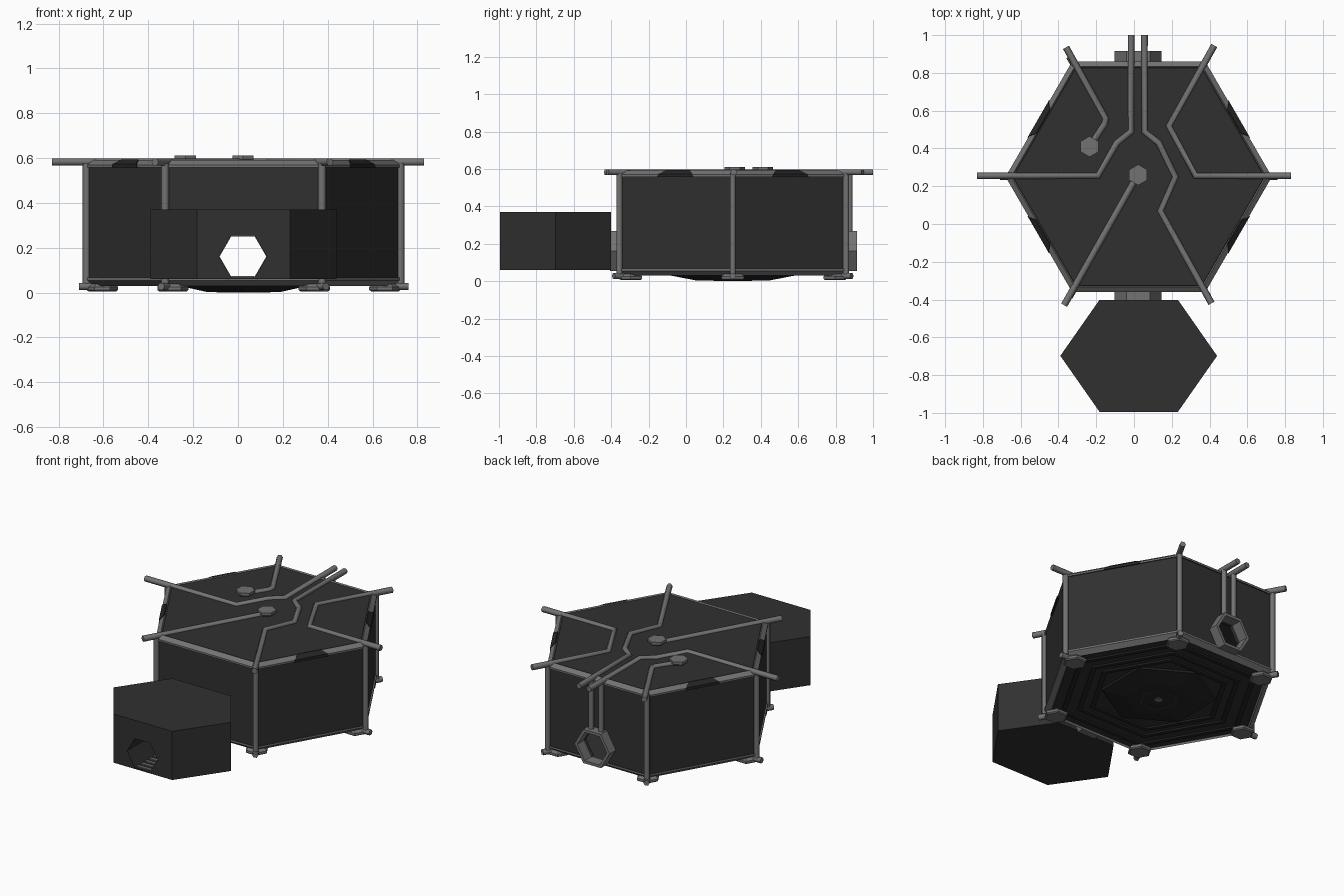
import bpy, bmesh
from math import pi, cos, sin
from mathutils import Vector, Matrix

if "Cube" in bpy.data.objects:
    bpy.data.objects.remove(bpy.data.objects["Cube"])

CX, CY = 0.025, 0.25          # centre of the main hexagon


def material(name, v):
    m = bpy.data.materials.new(name)
    m.diffuse_color = (v, v, v, 1)
    m.use_nodes = True
    m.node_tree.nodes["Principled BSDF"].inputs["Base Color"].default_value = m.diffuse_color
    return m


DARK, PANEL, GREY = material("dark_shell", 0.03), material("dark_panel", 0.018), material("grey_frame", 0.17)


def finish(name, bm, mat, mtx=None):
    bmesh.ops.recalc_face_normals(bm, faces=bm.faces)
    me = bpy.data.meshes.new(name)
    if mtx:
        bm.transform(mtx)
    bm.to_mesh(me)
    bm.free()
    me.materials.append(mat)
    ob = bpy.data.objects.new(name, me)
    bpy.context.collection.objects.link(ob)
    return ob


def hexlathe(name, profile, mat, at=(CX, CY, 0), rot=0, ring=False, sy=1, mtx=None):
    """Six-sided lathe of (radius, z) points: capped solid, or a closed ring."""
    bm = bmesh.new()
    loops = [[bm.verts.new((r * cos(rot + i * pi / 3), r * sin(rot + i * pi / 3) * sy, z))
              for i in range(6)] for r, z in profile]
    pairs = list(zip(loops, loops[1:])) + ([(loops[-1], loops[0])] if ring else [])
    for a, b in pairs:
        for i in range(6):
            j = (i + 1) % 6
            bm.faces.new((a[i], a[j], b[j], b[i]))
    if not ring:
        bm.faces.new(loops[0])
        bm.faces.new(loops[-1])
    return finish(name, bm, mat, Matrix.Translation(at) @ (mtx or Matrix()))


def rod(name, pts, r=0.018, mat=GREY):
    cu = bpy.data.curves.new(name, 'CURVE')
    cu.dimensions = '3D'
    cu.bevel_depth, cu.bevel_resolution, cu.use_fill_caps = r, 1, True
    sp = cu.splines.new('POLY')
    sp.points.add(len(pts) - 1)
    for p, c in zip(sp.points, pts):
        p.co = (*c, 1)
    cu.materials.append(mat)
    ob = bpy.data.objects.new(name, cu)
    bpy.context.collection.objects.link(ob)
    bpy.ops.object.select_all(action='DESELECT')
    ob.select_set(True)
    bpy.context.view_layer.objects.active = ob
    bpy.ops.object.convert(target='MESH')


def box(name, size, mtx, mat):
    bm = bmesh.new()
    bmesh.ops.create_cube(bm, size=1)
    bm.transform(Matrix.Diagonal((*size, 1)))
    return finish(name, bm, mat, mtx)


def cut(ob, *cutters):
    for c in cutters:
        m = ob.modifiers.new("cut", 'BOOLEAN')
        m.operation, m.object, m.solver = 'DIFFERENCE', c, 'EXACT'
        c.hide_render = True
        c.hide_set(True)


def polar(r, a, z):
    return (CX + r * cos(a), CY + r * sin(a), z)


# Main hall and entrance annex, hollowed and pierced by one hexagonal passage
ALONG_Y = Matrix.Rotation(-pi / 2, 4, 'X')
hall = hexlathe("main_hall", [(0.66, 0.04), (0.695, 0.065), (0.695, 0.56), (0.665, 0.585)], DARK)
annex = hexlathe("entrance_annex", [(0.415, 0.06), (0.415, 0.37)], DARK, (CX, -0.698, 0), sy=0.825)
room = hexlathe("room_cutter", [(0.66, 0.065), (0.66, 0.55)], DARK)
tunnel = hexlathe("passage_cutter", [(0.107, -1.2), (0.107, 1.2)], DARK, (0.022, 0, 0.161), mtx=ALONG_Y)
cut(hall, room, tunnel)
cut(annex, tunnel)

# Door collars at the front, back and annex mouth
for name, y0, y1 in (("front_collar", -0.405, -0.35), ("back_collar", 0.85, 0.915)):
    hexlathe(name, [(0.124, y0), (0.124, y1), (0.104, y1), (0.104, y0)], GREY,
             (0.022, 0, 0.161), ring=True, mtx=ALONG_Y)
for i in range(14):
    box("floor_slat", (0.1, 0.02, 0.008), Matrix.Translation((0.022, -0.97 + i * 0.042, 0.071)), GREY)

# Edge frames around the roof and the base
hexlathe("roof_rim", [(0.705, 0.558), (0.705, 0.57), (0.675, 0.591), (0.665, 0.58)], GREY, ring=True)
hexlathe("base_rim", [(0.705, 0.068), (0.705, 0.055), (0.67, 0.03), (0.655, 0.05)], GREY, ring=True)

# Dark inserts in the middle of the four slanted roof edges
for k in (0, 2, 3, 5):
    a = pi / 6 + k * pi / 3
    bm = bmesh.new()
    ends = []
    for s in (-1, 1):
        ends.append([bm.verts.new((x, s * w, z)) for x, w, z in
                     ((0.614, 0.115, 0.556), (0.614, 0.105, 0.573), (0.586, 0.075, 0.594), (0.57, 0.075, 0.57))])
    for i in range(4):
        j = (i + 1) % 4
        bm.faces.new((ends[0][i], ends[0][j], ends[1][j], ends[1][i]))
    for e in ends:
        bm.faces.new(e)
    finish("roof_edge_insert", bm, PANEL, Matrix.Translation((CX, CY, 0)) @ Matrix.Rotation(a, 4, 'Z'))

# Corner posts, base stubs and foot pads
for k in range(6):
    a = k * pi / 3
    rod("corner_post", [polar(0.7, a, 0.04), polar(0.7, a, 0.575)])
    rod("base_stub", [polar(0.6, a, 0.028), polar(0.735, a, 0.028)])
    hexlathe("foot_pad", [(0.062, 0.006), (0.07, 0.012), (0.07, 0.026), (0.05, 0.042)], GREY, polar(0.63, a, 0))

# Underside: concentric ribs and central dish
for r in (0.6, 0.5, 0.42):
    hexlathe("underside_rib", [(r, 0.045), (r, 0.03), (r - 0.03, 0.03), (r - 0.03, 0.045)], PANEL, ring=True)
hexlathe("underside_dish", [(0.34, 0.042), (0.33, 0.03), (0.19, 0.003)], PANEL, rot=pi / 6)
hexlathe("dish_ring", [(0.12, 0.005), (0.12, 0), (0.1, 0), (0.1, 0.005)], DARK, ring=True)
hexlathe("dish_hub", [(0.025, 0.005), (0.025, 0)], GREY)

# Roof conduits
Z = 0.583
conduits = [
    [(-0.83, 0.255), (-0.19, 0.255), (-0.09, 0.43), (-0.015, 0.49), (-0.015, 1.0)],
    [(0.055, 1.0), (0.055, 0.49), (0.13, 0.43), (0.22, 0.25), (0.14, 0.07), (0.41, -0.42)],
    [(0.83, 0.255), (0.325, 0.255), (0.185, 0.52), (0.425, 0.945)],
    [(-0.37, -0.43), (0.02, 0.26)],
    [(-0.36, 0.935), (-0.15, 0.56), (-0.155, 0.53), (-0.235, 0.41)],
]
for path in conduits:
    rod("roof_conduit", [(x, y, Z) for x, y in path])
for x, y in ((0.022, 0.26), (-0.235, 0.41)):
    hexlathe("conduit_cap", [(0.04, 0.58), (0.055, 0.594), (0.055, 0.611)], GREY, (x, y, 0), rot=pi / 6)

# Pair of drop pipes from the roof to the back collar
for x in (-0.015, 0.055):
    rod("drop_pipe", [(x, 0.875, 0.575), (x, 0.875, 0.255)])
